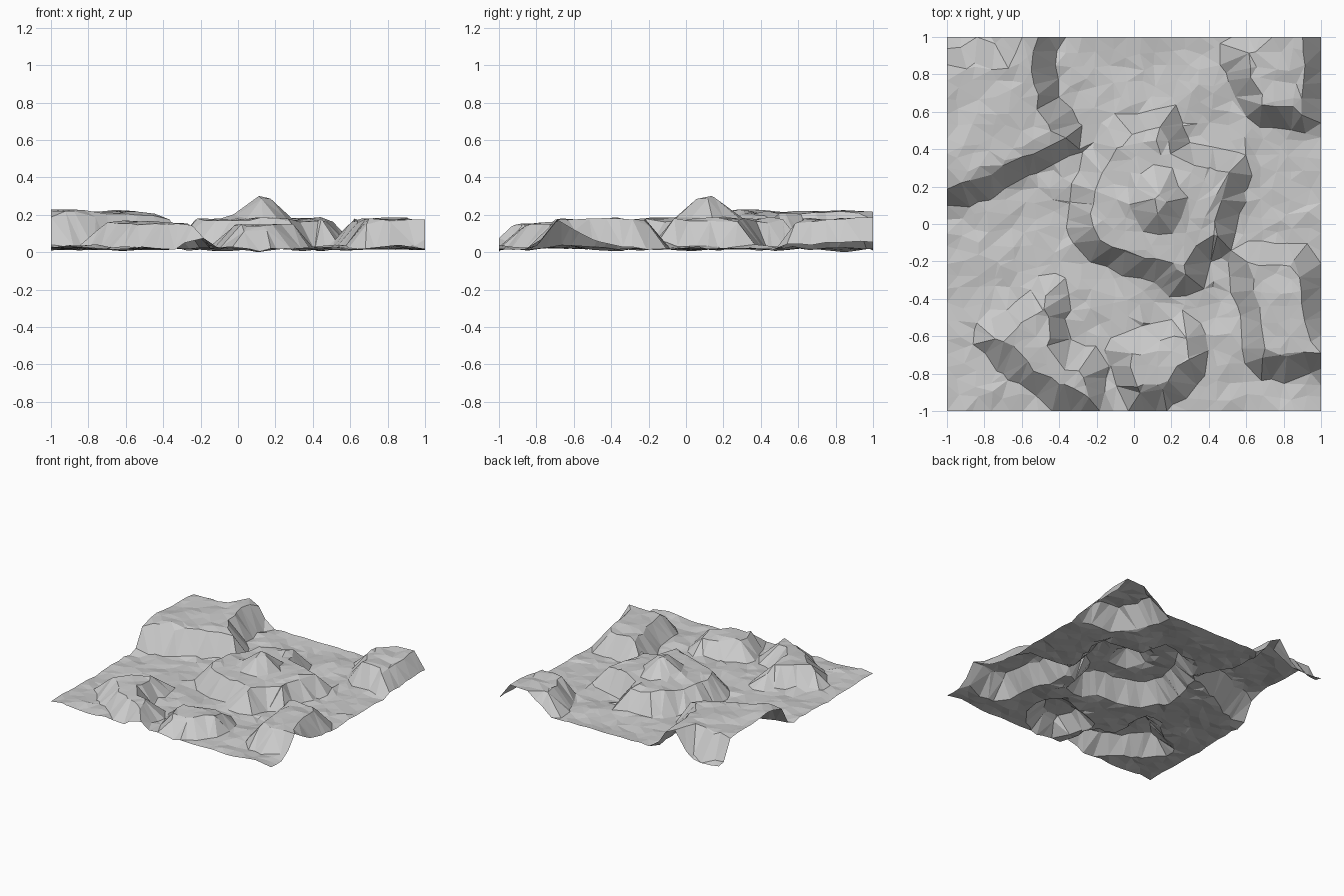
import bpy, random
from math import sin, cos, tau
from mathutils import Vector, noise
from mathutils.geometry import delaunay_2d_cdt, intersect_point_line

if "Cube" in bpy.data.objects:
    bpy.data.objects.remove(bpy.data.objects["Cube"])

random.seed(4)
N, RIM = 25, 0.055          # grid cells, half width of a cliff band
GROUND = 0.035
plateaus = []


def plateau(top, outline, base=GROUND):
    """Register a raised area by its mid-cliff outline."""
    pts = [Vector(p) for p in outline]
    plateaus.append((base, top, list(zip(pts, pts[1:] + pts[:1]))))


# back left highland
plateau(0.225, [(-1.1, .12), (-.85, .17), (-.3, .44), (-.45, .6),
                (-.48, 1.1), (-.63, 1.1), (-.7, .92), (-1.1, .88)])
# central plateau
plateau(0.19, [(-.28, -.12), (.33, -.34), (.36, -.15), (.5, -.12), (.5, .08), (.58, .33),
               (.25, .38), (.18, .58), (-.1, .5), (-.28, .2)])
# front left, front and front right mounds
plateau(0.175, [(-.81, -.6), (-.55, -.84), (-.2, -1), (-.2, -.76), (-.4, -.66), (-.42, -.33)])
plateau(0.165, [(-.1, -.66), (.3, -.52), (.37, -.75), (.15, -.93), (-.02, -.93)])
plateau(0.185, [(.56, -.15), (.92, -.17), (.97, -.5), (1.1, -.75), (.66, -.76)])
# back right plateau
plateau(0.19, [(.5, .92), (.66, .58), (.96, .53), (.97, 1.1), (.8, 1.1)])
# peak on the central plateau
plateau(0.305, [(.13 + .11 * cos(tau * k / 6), .11 + .11 * sin(tau * k / 6)) for k in range(6)], 0.2)


def signed_distance(p, edges):
    """Distance to the outline (positive inside) and the nearest outline point."""
    best, near, inside = 9, None, False
    for a, b in edges:
        t = intersect_point_line(p, a, b)[1]
        q = a.lerp(b, min(1, max(0, t)))
        d = (p - q).length
        if d < best:
            best, near = d, q
        if (a.y > p.y) != (b.y > p.y) and p.x < (b.x - a.x) * (p.y - a.y) / (b.y - a.y) + a.x:
            inside = not inside
    return (best if inside else -best), near


def snap(p):
    """Pull points in a cliff band onto its rim or its foot."""
    d, q = min((signed_distance(p, s[2]) for s in plateaus), key=lambda r: abs(r[0]))
    if 1e-4 < abs(d) < RIM:
        return q + (p - q).normalized() * RIM
    return p


def height(p):
    h = GROUND
    for base, top, edges in plateaus:
        t = (signed_distance(p, edges)[0] + RIM) / (2 * RIM)
        if t > 0:
            h = max(h, base + (top - base) * min(1, t))
    return h + 0.022 * noise.noise(Vector((p.x * 4, p.y * 4, 3))) + random.uniform(-.008, .008)


def jitter():
    return random.uniform(-.025, .025)


def inner(v):
    return max(-.965, min(.965, v))


# scattered ground points, kept on the square border
points = []
for i in range(N + 1):
    for j in range(N + 1):
        p = Vector((2 * i / N - 1, 2 * j / N - 1))
        side_x, side_y = i in (0, N), j in (0, N)
        moved = p + Vector((0 if side_x else jitter(), 0 if side_y else jitter()))
        if not (side_x or side_y):
            moved = snap(moved) + Vector((jitter(), jitter())) * 0.6
            moved = Vector((inner(moved.x), inner(moved.y)))
        points.append(moved)

# triangulated terrain sheet standing on z = 0
flat = delaunay_2d_cdt(points, [], [], 0, 0.015)
coords = [Vector((v.x, v.y, height(v))) for v in flat[0]]
low = min(c.z for c in coords)
for c in coords:
    c.z -= low
mesh = bpy.data.meshes.new("terrain")
mesh.from_pydata(coords, [], flat[2])
mesh.update()
bpy.context.collection.objects.link(bpy.data.objects.new("terrain", mesh))
